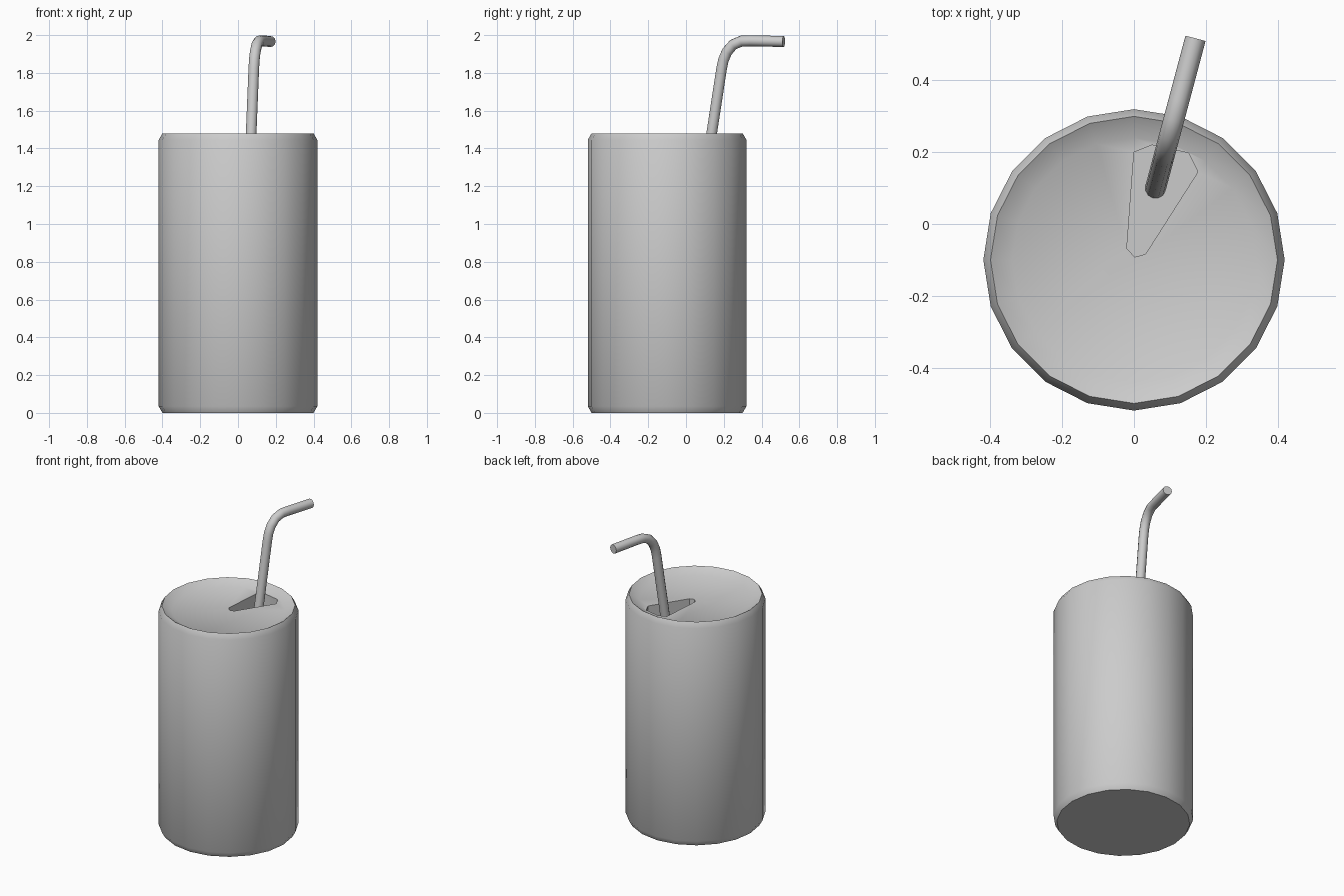
import bpy, bmesh, math
from mathutils import Vector

if "Cube" in bpy.data.objects:
    bpy.data.objects.remove(bpy.data.objects["Cube"])

SIDES = 20
CENTRE = Vector((0, -0.1, 0))


def finish(bm, name):
    bmesh.ops.recalc_face_normals(bm, faces=bm.faces[:])
    me = bpy.data.meshes.new(name)
    bm.to_mesh(me)
    bm.free()
    ob = bpy.data.objects.new(name, me)
    bpy.context.collection.objects.link(ob)
    bpy.ops.object.select_all(action='DESELECT')
    ob.select_set(True)
    bpy.context.view_layer.objects.active = ob
    bpy.ops.object.shade_smooth_by_angle(angle=math.radians(40))
    return ob


def skin(bm, rings):
    for a, b in zip(rings, rings[1:]):
        n = len(a)
        for i in range(n):
            j = (i + 1) % n
            bm.faces.new((a[i], a[j], b[j], b[i]))


# can: lathed profile, bevelled at both ends, with a shallow dished lid
bm = bmesh.new()
profile = [(0.40, 0), (0.42, 0.035), (0.42, 1.445), (0.40, 1.48), (0.34, 1.445)]
rings = []
for r, z in profile:
    rings.append([bm.verts.new(CENTRE + Vector((r * math.cos(i * math.tau / SIDES),
                                                r * math.sin(i * math.tau / SIDES), z)))
                  for i in range(SIDES)])
skin(bm, rings)
bm.faces.new(rings[0][::-1])

# drinking hole: pocket sunk into the lid
hole = [(0, 0.20), (-0.02, -0.068), (0.002, -0.092), (0.032, -0.084),
        (0.178, 0.145), (0.152, 0.198), (0.05, 0.22)]
pit = [[bm.verts.new((x, y, z)) for x, y in hole] for z in (1.445, 1.25)]
skin(bm, pit)
bm.faces.new(pit[1])

# lid surface between the dish ring and the hole
edges = [bm.edges.get((loop[i - 1], loop[i]))
         for loop in (rings[-1], pit[0]) for i in range(len(loop))]
bmesh.ops.triangle_fill(bm, edges=edges, use_beauty=True, normal=(0, 0, 1))
finish(bm, "can")

# bent straw: circle swept along a path lying in one vertical plane
path = [(0.10, 1.245), (0.188, 1.82), (0.198, 1.868), (0.217, 1.912),
        (0.25, 1.95), (0.295, 1.969), (0.345, 1.970), (0.517, 1.966)]
points = [Vector((0.06 + 0.267 * (y - 0.1), y, z)) for y, z in path]
side = Vector((1, -0.267, 0)).normalized()
bm = bmesh.new()
rings = []
for k, p in enumerate(points):
    d_in = (p - points[max(k - 1, 0)]).normalized()
    d_out = (points[min(k + 1, len(points) - 1)] - p).normalized()
    up = side.cross((d_in + d_out).normalized())
    rings.append([bm.verts.new(p + 0.029 * (side * math.cos(a) + up * math.sin(a)))
                  for a in (i * math.tau / 12 for i in range(12))])
skin(bm, rings)
bm.faces.new(rings[0][::-1])
bm.faces.new(rings[-1])
finish(bm, "straw")
